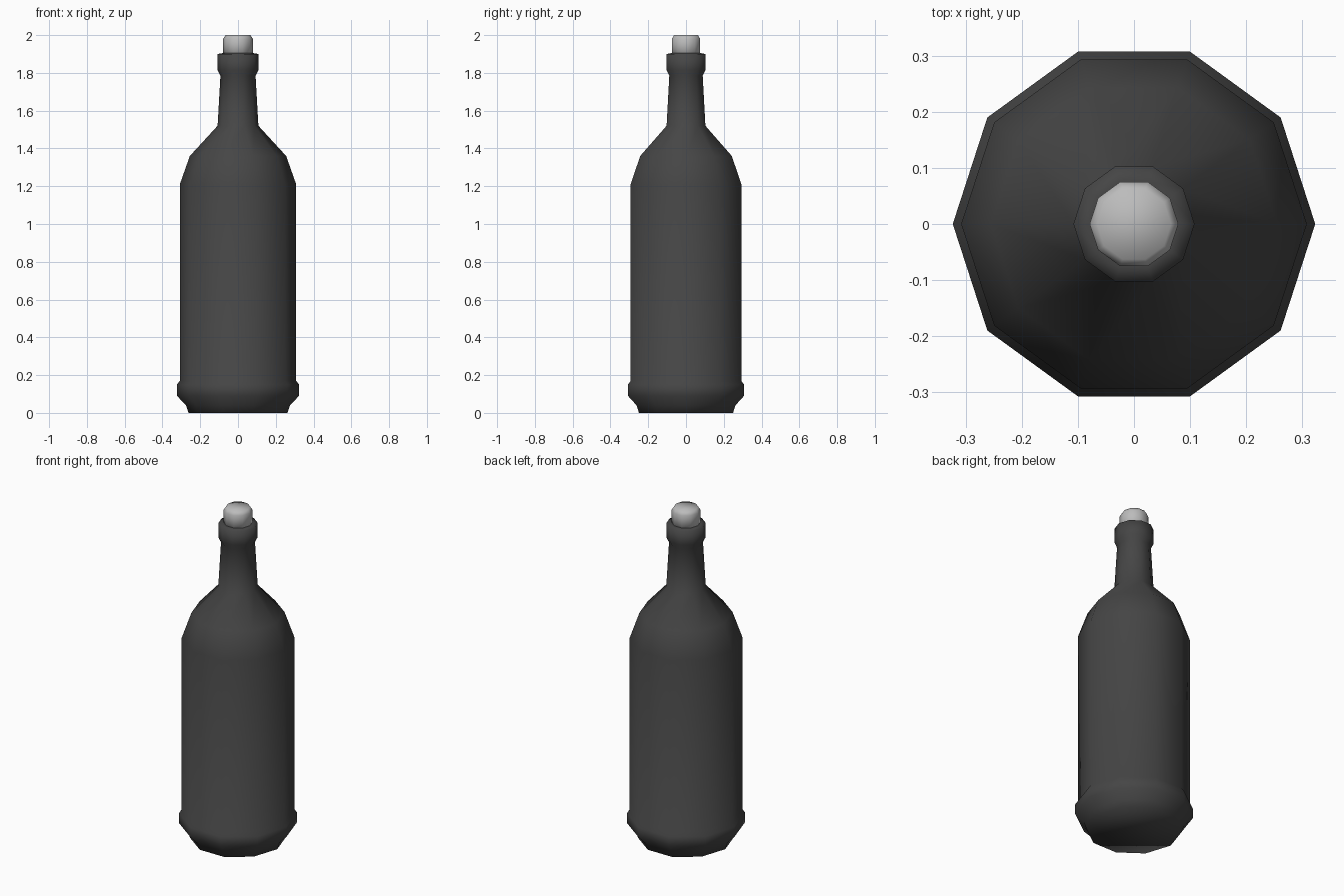
import bpy, bmesh, math

if "Cube" in bpy.data.objects:
    bpy.data.objects.remove(bpy.data.objects["Cube"])

SIDES = 10

def material(name, rgb):
    m = bpy.data.materials.new(name)
    m.diffuse_color = (*rgb, 1)
    m.use_nodes = True
    m.node_tree.nodes["Principled BSDF"].inputs["Base Color"].default_value = m.diffuse_color
    return m

def lathe(name, profile, mat):
    """Ten-sided turned solid from (radius, height) pairs, capped at both ends."""
    bm = bmesh.new()
    rings = [[bm.verts.new((r * math.cos(math.tau * i / SIDES),
                            r * math.sin(math.tau * i / SIDES), z))
              for i in range(SIDES)] for r, z in profile]
    for a, b in zip(rings, rings[1:]):
        for i in range(SIDES):
            j = (i + 1) % SIDES
            bm.faces.new((a[i], a[j], b[j], b[i]))
    bm.faces.new(rings[0][::-1])
    bm.faces.new(rings[-1])
    for f in bm.faces:
        f.smooth = True
    me = bpy.data.meshes.new(name)
    bm.to_mesh(me)
    bm.free()
    me.materials.append(mat)
    ob = bpy.data.objects.new(name, me)
    bpy.context.collection.objects.link(ob)
    return ob

glass = material("dark_glass", (0.06, 0.06, 0.06))
cork_mat = material("pale_cork", (0.5, 0.5, 0.5))

# Bottle: foot, base ring, body, shoulder, neck, lip
lathe("bottle", [(0.262, 0), (0.275, 0.04), (0.323, 0.09), (0.323, 0.15),
                 (0.308, 0.17), (0.308, 1.21), (0.255, 1.36), (0.108, 1.52),
                 (0.093, 1.785), (0.108, 1.815), (0.108, 1.90), (0.08, 1.905)], glass)

# Stopper
lathe("cork", [(0.079, 1.88), (0.079, 1.98), (0.066, 2.0)], cork_mat)
